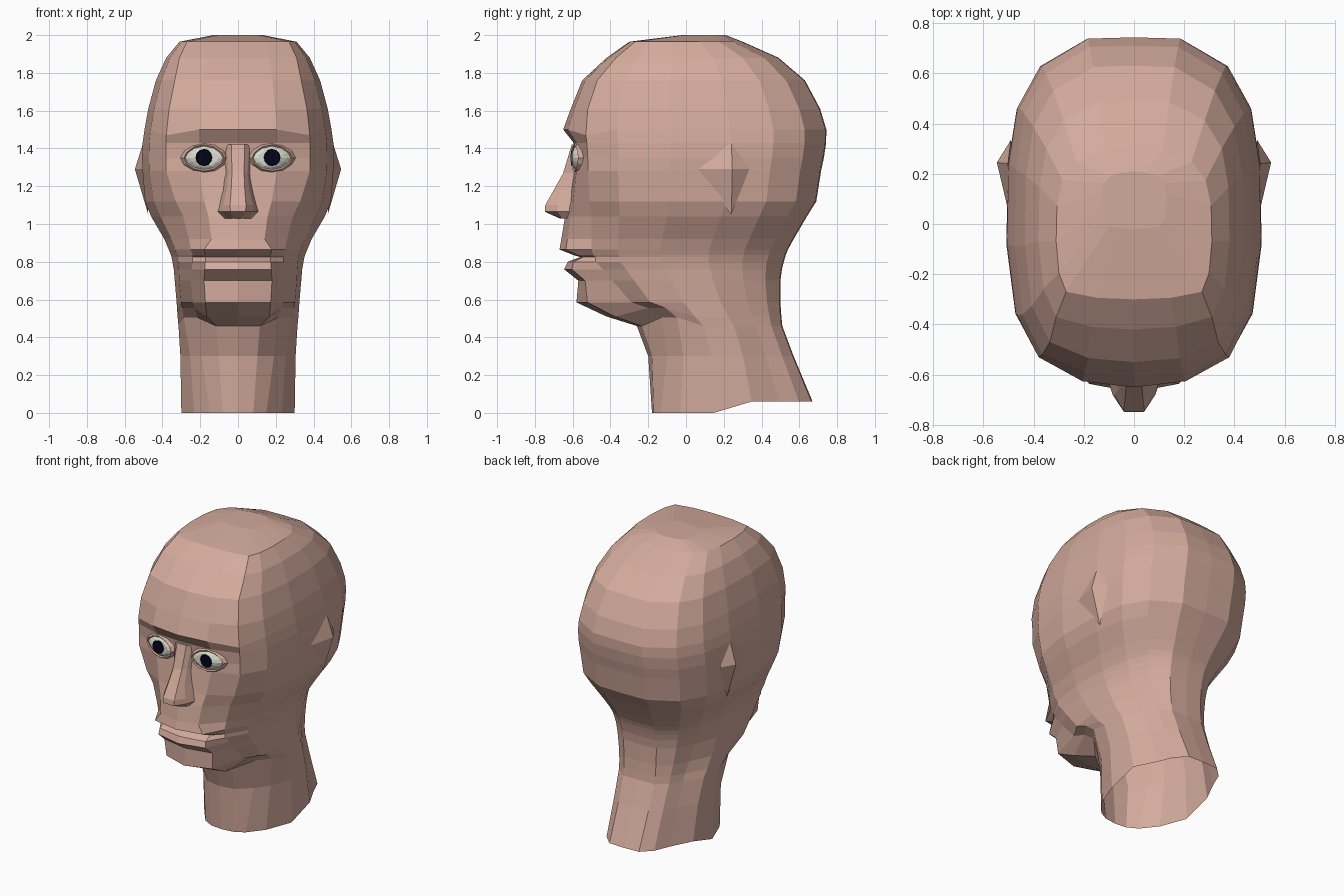
import bpy, bmesh, math

if "Cube" in bpy.data.objects:
    bpy.data.objects.remove(bpy.data.objects["Cube"])

def material(name, rgb):
    m = bpy.data.materials.new(name)
    m.diffuse_color = (*rgb, 1)
    m.use_nodes = True
    m.node_tree.nodes["Principled BSDF"].inputs["Base Color"].default_value = m.diffuse_color
    return m

SKIN = material("skin", (0.655, 0.405, 0.335))
WHITE = material("eye white", (0.70, 0.71, 0.62))
DARK = material("dark iris", (0.001, 0.001, 0.010))

def make(name, verts, faces, mat):
    me = bpy.data.meshes.new(name)
    me.from_pydata(verts, [], faces)
    bm = bmesh.new()
    bm.from_mesh(me)
    bmesh.ops.recalc_face_normals(bm, faces=bm.faces)
    bm.to_mesh(me)
    bm.free()
    me.materials.append(mat)
    ob = bpy.data.objects.new(name, me)
    bpy.context.collection.objects.link(ob)
    return ob

def loft(name, rings, mat, closed=True, cap_top=False, cap_bottom=False):
    n = len(rings[0])
    verts = [p for r in rings for p in r]
    faces = []
    for k in range(len(rings) - 1):
        for i in range(n if closed else n - 1):
            j = (i + 1) % n
            faces.append((k*n + i, k*n + j, (k+1)*n + j, (k+1)*n + i))
    if cap_bottom:
        faces.append(tuple(range(n)))
    if cap_top:
        faces.append(tuple(range(len(verts) - n, len(verts))))
    return make(name, verts, faces, mat)

def lerp(a, b, t):
    return a + (b - a) * t

# Head and neck: one horizontal loop per level
def head_ring(z, yf, fx, fy, w, yb):
    spread = 0.72 if 0.5 < z < 0.9 else 0.54          # broad chin and lips
    nape = lerp(0.81, 1.0, min(max((z - 0.5) / 0.45, 0), 1))
    side = 0.55 if z < 0.4 else 0.72                  # slimmer front of the neck
    half = [(0, yf), (fx*spread, lerp(yf, fy, 0.2)), (fx, fy),
            (lerp(fx, w, side), lerp(fy, yb, 0.13)),
            (w, lerp(fy, yb, 0.35)), (w*0.99, lerp(fy, yb, 0.6)),
            (w*0.92*nape, lerp(fy, yb, 0.78)), (w*0.74*nape, lerp(fy, yb, 0.91)),
            (w*0.37, yb - 0.005), (0, yb)]
    # the jaw corner is a little higher than the chin's underside
    lift = [0.045 if 0.4 < z < 0.55 and i in (2, 3) else 0 for i in range(10)]
    # the brow slopes down towards the temples
    lift[2] -= 0.03 if z == 1.50 else 0
    pts = [(x, y, z + d) for (x, y), d in zip(half, lift)]
    loop = pts + [(-x, y, h) for x, y, h in pts[-2:0:-1]]
    # the neck's cut end rises towards the back
    return [(x, y, h + (0.06 if z == 0 and y > 0.3 else 0)) for x, y, h in loop]

# z, front y, corner x, corner y, half width, back y
neck_levels = [
    (0.00, -.18, .15, -.135, .30, .67),
    (0.30, -.20, .19, -.10, .305, .57),
    (0.46, -.26, .215, -.13, .315, .51),
    (0.51, -.42, .23, -.20, .32, .505),
    (0.585, -.58, .24, -.29, .325, .50),
]
face_levels = [
    (0.70, -.57, .25, -.39, .335, .50),
    (0.76, -.645, .245, -.44, .34, .508),
    (0.80, -.625, .24, -.48, .347, .518),
    (0.825, -.56, .24, -.48, .352, .525),
    (0.835, -.595, .24, -.49, .355, .528),
    (0.865, -.67, .25, -.50, .367, .54),
    (0.92, -.66, .26, -.50, .39, .57),
    (1.04, -.64, .29, -.50, .46, .64),
    (1.12, -.62, .33, -.51, .492, .69),
    (1.28, -.595, .38, -.52, .505, .715),
    (1.35, -.585, .38, -.52, .508, .73),
    (1.43, -.595, .38, -.525, .505, .742),
]
skull_levels = [
    (1.50, -.65, .38, -.53, .495, .743),
    (1.61, -.61, .365, -.52, .475, .71),
    (1.76, -.55, .335, -.47, .435, .63),
    (1.88, -.42, .31, -.37, .38, .49),
    (1.965, -.30, .27, -.27, .31, .30),
    (2.00, -.02, .10, -.01, .13, .21),
]
loft("head", [head_ring(*l) for l in neck_levels + face_levels + skull_levels],
     SKIN, cap_top=True)

# Nose: strips across the ridge, wings and base
def nose_ring(z, rx, ry, mx, my, bx, by):
    half = [(bx, by), (mx, my), (rx, ry)]
    return [(x, y, z) for x, y in half] + [(-x, y, z) for x, y in half[::-1]]

nose_levels = [
    (1.03, .025, -.67, .06, -.655, .085, -.59),
    (1.065, .04, -.748, .085, -.68, .115, -.59),
    (1.10, .042, -.745, .08, -.68, .105, -.58),
    (1.18, .036, -.70, .06, -.66, .09, -.56),
    (1.27, .032, -.65, .05, -.62, .08, -.55),
    (1.42, .035, -.605, .06, -.585, .09, -.55),
]
loft("nose", [nose_ring(*l) for l in nose_levels], SKIN, cap_top=True, cap_bottom=True)

# Eyes: almond lids around a shallow white dome, with a round dark iris plate
def almond(cx, y, a, b, n=12, turn_back=0.0, z=1.35):
    pts = []
    for i in range(n):
        t = 2 * math.pi * i / n
        x = math.cos(t)
        h = math.copysign(abs(math.sin(t)) ** 1.25, math.sin(t))
        pts.append((cx + a*x, y + turn_back * x * (1 if cx > 0 else -1), z + b*h))
    return pts

for s, side in ((1, "left"), (-1, "right")):
    c = 0.18 * s
    loft("eyelids_" + side, [almond(c, -.555, .13, .095, turn_back=.02),
                             almond(c, -.592, .106, .07, turn_back=.02),
                             almond(c, -.585, .099, .062, turn_back=.02)], SKIN)
    loft("eye_white_" + side, [almond(c, -.58, .102, .066, turn_back=.02),
                               almond(c, -.594, .075, .05, turn_back=.012),
                               almond(c, -.602, .04, .03)], WHITE, cap_top=True)
    iris = [[(c + r*math.cos(i*math.pi/6), y, 1.352 + r*math.sin(i*math.pi/6))
             for i in range(12)] for r, y in ((.045, -.600), (.04, -.606))]
    loft("iris_" + side, iris, DARK, cap_top=True)

    # Ear: a low faceted wedge on the side of the head
    ear = [(.50, .05, 1.29), (.502, .24, 1.43), (.475, .24, 1.05),
           (.49, .335, 1.29), (.546, .245, 1.29)]
    make("ear_" + side, [(x*s, y, z) for x, y, z in ear],
         [(0, 1, 4), (1, 3, 4), (3, 2, 4), (2, 0, 4), (0, 2, 3, 1)], SKIN)
